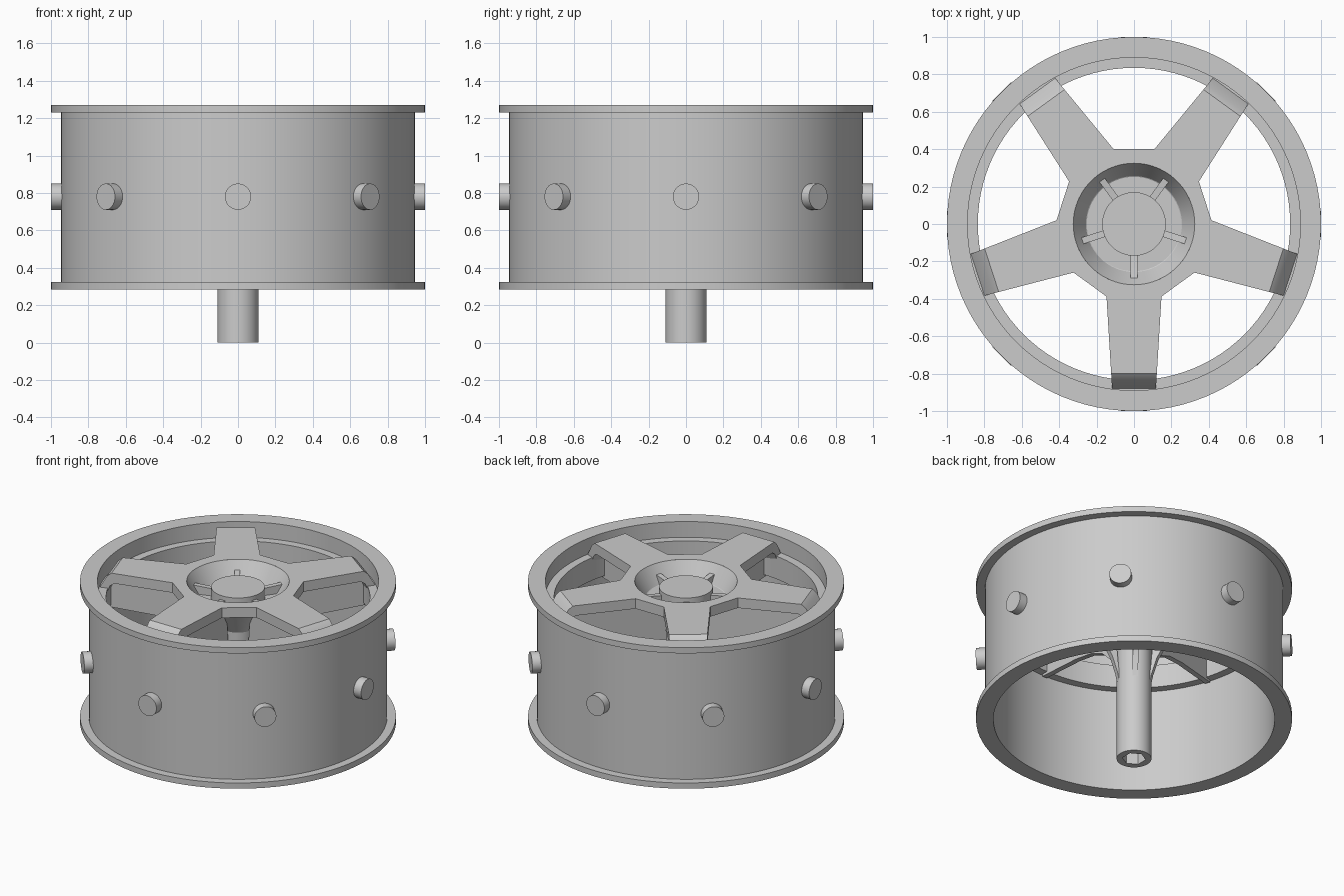
import bpy, bmesh, math
from mathutils import Matrix

if "Cube" in bpy.data.objects:
    bpy.data.objects.remove(bpy.data.objects["Cube"])

metal = bpy.data.materials.new("grey_metal")
metal.diffuse_color = (0.6, 0.6, 0.6, 1)
metal.use_nodes = True
metal.node_tree.nodes["Principled BSDF"].inputs["Base Color"].default_value = metal.diffuse_color


def finish(bm, name):
    bmesh.ops.remove_doubles(bm, verts=bm.verts, dist=0.0005)
    bmesh.ops.recalc_face_normals(bm, faces=bm.faces)
    me = bpy.data.meshes.new(name)
    bm.to_mesh(me)
    bm.free()
    ob = bpy.data.objects.new(name, me)
    bpy.context.collection.objects.link(ob)
    me.materials.append(metal)
    bpy.ops.object.select_all(action='DESELECT')
    bpy.context.view_layer.objects.active = ob
    ob.select_set(True)
    return ob


def smooth():
    bpy.ops.object.shade_smooth_by_angle(angle=math.radians(25))


def lathe(name, profile, closed, steps=96):
    bm = bmesh.new()
    vs = [bm.verts.new((r, 0, z)) for r, z in profile]
    pairs = list(zip(vs, vs[1:])) + ([(vs[-1], vs[0])] if closed else [])
    es = [bm.edges.new(p) for p in pairs]
    bmesh.ops.spin(bm, geom=vs + es, cent=(0, 0, 0), axis=(0, 0, 1),
                   angle=math.tau, steps=steps)
    return finish(bm, name)


SPOKE_ANGLES = [math.radians(-90 + 72 * i) for i in range(5)]

# Rim barrel with two lips and an inner ledge
lathe("rim", [(.945, .325), (1, .325), (1, .285), (.89, .285), (.89, 1.0),
              (.835, 1.0), (.835, 1.16), (.89, 1.16), (.89, 1.27), (1, 1.27),
              (1, 1.23), (.945, 1.23)], True)
smooth()

# Pegs around the barrel
bm = bmesh.new()
for i in range(8):
    m = (Matrix.Rotation(i * math.tau / 8, 4, 'Z') @ Matrix.Translation((.96, 0, .78))
         @ Matrix.Rotation(math.pi / 2, 4, 'Y'))
    bmesh.ops.create_cone(bm, cap_ends=True, segments=40, radius1=.07, radius2=.07,
                          depth=.08, matrix=m)
finish(bm, "rim_pegs")
smooth()

# Hub bowl, centre disc and shaft
hub = lathe("hub_and_shaft", [(0, 0), (.11, 0), (.11, .96), (.19, 1.11), (.33, 1.2),
                              (.325, 1.27), (.255, 1.15), (.17, 1.15),
                              (.17, 1.23), (0, 1.23)], False, 64)
# Hexagonal socket in the shaft end
bm = bmesh.new()
bmesh.ops.create_cone(bm, cap_ends=True, segments=6, radius1=.075, radius2=.075, depth=.5)
cutter = finish(bm, "socket_cutter")
cutter.hide_render = True
bpy.context.view_layer.objects.active = hub
hub.select_set(True)
mod = hub.modifiers.new("socket", 'BOOLEAN')
mod.object = cutter
mod.operation = 'DIFFERENCE'
mod.solver = 'EXACT'
bpy.ops.object.modifier_apply(modifier="socket")
bpy.data.objects.remove(cutter)
hub.select_set(True)
smooth()

# Five-spoke plate: each sector is a flat web with an arm that bends down at its tip
bm = bmesh.new()
half = math.radians(36)
arc = [(.325 * math.cos(a), .325 * math.sin(a))
       for a in (half * (k / 6 - 1) for k in range(13))]
mid = (.4 * math.cos(half), .4 * math.sin(half))
TOP = [(.80, .122, 1.27), (.83, .120, 1.245), (.89, .117, 1.14)]
BOTTOM = [(.78, .122, 1.20), (.81, .120, 1.18), (.87, .117, 1.04)]
for ang in SPOKE_ANGLES:
    rot = Matrix.Rotation(ang, 3, 'Z')

    def face(pts):
        vs = [bm.verts.new(p) for p in pts]
        bmesh.ops.rotate(bm, verts=vs, cent=(0, 0, 0), matrix=rot)
        bm.faces.new(vs)

    for z, arm in ((1.27, TOP), (1.20, BOTTOM)):
        r, w, _ = arm[0]
        outline = arc + [mid, (.388, .147), (r, w), (r, -w), (.388, -.147), (mid[0], -mid[1])]
        face([(x, y, z) for x, y in outline])
        for (r0, w0, z0), (r1, w1, z1) in zip(arm, arm[1:]):
            face([(r0, w0, z0), (r1, w1, z1), (r1, -w1, z1), (r0, -w0, z0)])
    for s in (1, -1):
        edge_t = [(mid[0], mid[1], 1.27), (.388, .147, 1.27)] + TOP
        edge_b = [(mid[0], mid[1], 1.20), (.388, .147, 1.20)] + BOTTOM
        for i in range(len(edge_t) - 1):
            quad = (edge_t[i], edge_t[i + 1], edge_b[i + 1], edge_b[i])
            face([(x, s * y, z) for x, y, z in quad])
    (r0, w0, z0), (r1, w1, z1) = TOP[-1], BOTTOM[-1]
    face([(r0, w0, z0), (r0, -w0, z0), (r1, -w1, z1), (r1, w1, z1)])
finish(bm, "spokes")
smooth()

# Thin curved ribs under the spokes, running from the shaft to the rim
RIB = [(.10, .50), (.12, .60), (.155, .71), (.21, .81), (.29, .89), (.40, .94), (.55, .965),
       (.88, .985), (.88, 1.08), (.80, 1.19), (.78, 1.22), (.33, 1.22), (.29, 1.21), (.16, 1.20)]
bm = bmesh.new()
for ang in SPOKE_ANGLES:
    f = bm.faces.new([bm.verts.new((r, -.018, z)) for r, z in RIB])
    ext = bmesh.ops.extrude_face_region(bm, geom=[f], use_keep_orig=True)
    new = [v for v in ext["geom"] if isinstance(v, bmesh.types.BMVert)]
    bmesh.ops.translate(bm, verts=new, vec=(0, .036, 0))
    bmesh.ops.rotate(bm, verts=new + list(f.verts), cent=(0, 0, 0),
                     matrix=Matrix.Rotation(ang, 3, 'Z'))
finish(bm, "spoke_ribs")
smooth()
